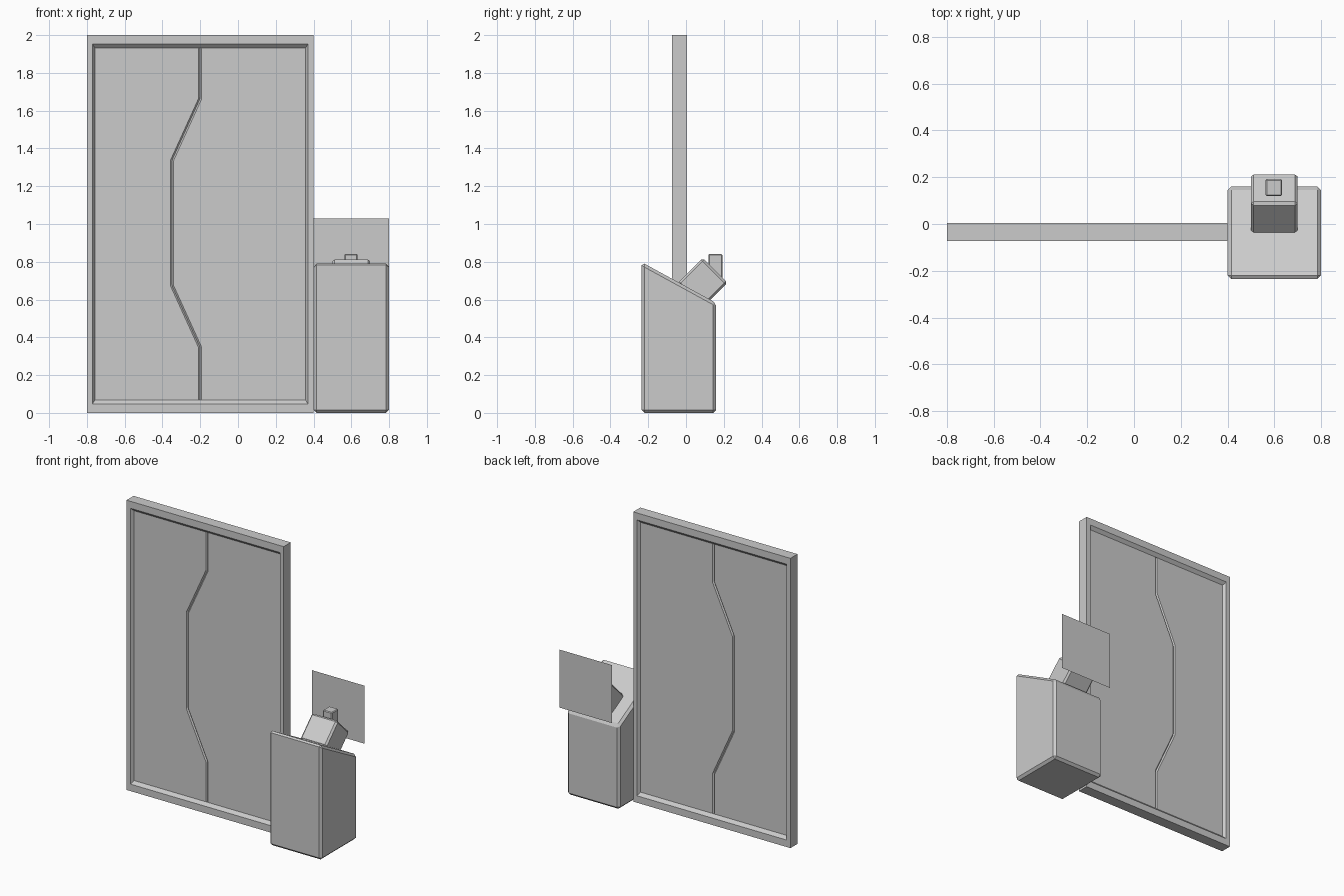
import bpy, bmesh

if "Cube" in bpy.data.objects:
    bpy.data.objects.remove(bpy.data.objects["Cube"])


def finish(bm, name, bevel=0.0):
    """Turn a bmesh into an object, with an optional one-step chamfer."""
    bmesh.ops.recalc_face_normals(bm, faces=bm.faces)
    mesh = bpy.data.meshes.new(name)
    bm.to_mesh(mesh)
    bm.free()
    ob = bpy.data.objects.new(name, mesh)
    bpy.context.collection.objects.link(ob)
    if bevel:
        mod = ob.modifiers.new("chamfer", 'BEVEL')
        mod.width = bevel
        mod.segments = 1
        mod.limit_method = 'ANGLE'
        mod.angle_limit = 0.3
    return ob


def prism(name, points, vec, bevel=0.0):
    """Extrude a flat outline along a vector."""
    bm = bmesh.new()
    face = bm.faces.new([bm.verts.new(p) for p in points])
    ext = bmesh.ops.extrude_face_region(bm, geom=[face])
    new = [v for v in ext["geom"] if isinstance(v, bmesh.types.BMVert)]
    bmesh.ops.translate(bm, verts=new, vec=vec)
    return finish(bm, name, bevel)


def side_prism(name, profile, x0, x1, bevel):
    return prism(name, [(x0, y, z) for y, z in profile], (x1 - x0, 0, 0), bevel)


# Door frame: rings of (inset, y) swept round the rectangle and closed up
FRONT, BACK, DEPTH = -0.073, 0.004, 0.02
rings = [(0, FRONT), (0.03, FRONT), (0.043, FRONT + DEPTH),
         (0.043, BACK - DEPTH), (0.03, BACK), (0, BACK)]
bm = bmesh.new()
loops = []
for i, y in rings:
    k = 1.6 * i if i else 0
    loops.append([bm.verts.new(p) for p in (
        (-0.8 + i, y, k), (0.4 - i, y, k), (0.4 - i, y, 2 - k), (-0.8 + i, y, 2 - k))])
for a, b in zip(loops, loops[1:] + loops[:1]):
    for j in range(4):
        n = (j + 1) % 4
        bm.faces.new((a[j], a[n], b[n], b[j]))
finish(bm, "door_frame")

# Two door leaves meeting along a cranked seam; chamfers form the groove
seam = [(-0.2, 0.03), (-0.2, 0.345), (-0.35, 0.675),
        (-0.35, 1.335), (-0.2, 1.665), (-0.2, 1.97)]
for name, edge in (("left_door_leaf", -0.78), ("right_door_leaf", 0.38)):
    outline = seam + [(edge, 1.97), (edge, 0.03)]
    prism(name, [(x, FRONT + DEPTH, z) for x, z in outline],
          (0, BACK - FRONT - 2 * DEPTH, 0), 0.008)

# Pedestal with a sloping top
side_prism("pedestal", [(-0.235, 0), (0.16, 0), (0.16, 0.582), (-0.235, 0.798)],
           0.4, 0.8, 0.016)

# Tilted console head sunk into the slope
cy, cz, r = 0.088, 0.688, 0.132
side_prism("console_head", [(cy - r, cz), (cy, cz - r), (cy + r, cz), (cy, cz + r)],
           0.5, 0.7, 0.012)

# Button post on the head
side_prism("button_post", [(0.12, 0.68), (0.192, 0.68), (0.192, 0.842), (0.12, 0.842)],
           0.563, 0.633, 0.005)

# Thin upright screen behind the console
bm = bmesh.new()
bm.faces.new([bm.verts.new(p) for p in (
    (0.4, 0.235, 0.63), (0.8, 0.235, 0.63), (0.8, 0.235, 1.03), (0.4, 0.235, 1.03))])
finish(bm, "screen")
